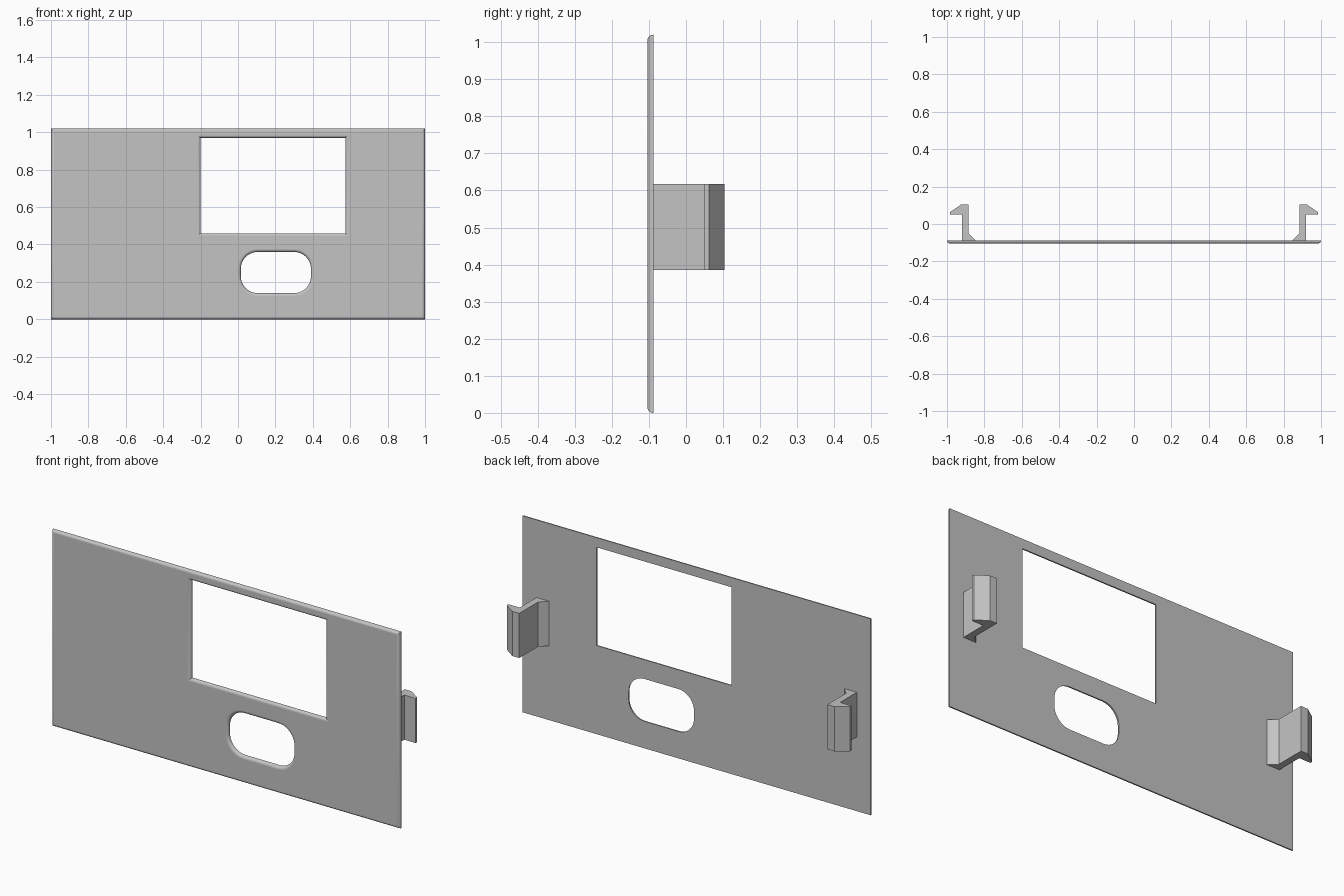
import bpy, bmesh
from math import sin, cos, pi

cube = bpy.data.objects.get("Cube")
if cube:
    bpy.data.objects.remove(cube, do_unlink=True)

grey = bpy.data.materials.new("panel grey")
grey.use_nodes = True
colour = (0.55, 0.55, 0.55, 1)
grey.diffuse_color = colour
grey.node_tree.nodes["Principled BSDF"].inputs["Base Color"].default_value = colour

FRONT, BACK, ROUND = -0.104, -0.087, 0.015
STEPS = 6


def add_object(name, bm):
    bmesh.ops.recalc_face_normals(bm, faces=bm.faces)
    mesh = bpy.data.meshes.new(name)
    bm.to_mesh(mesh)
    bm.free()
    mesh.materials.append(grey)
    obj = bpy.data.objects.new(name, mesh)
    bpy.context.collection.objects.link(obj)
    return obj


def outline(x0, x1, z0, z1, radius, grow):
    """Rectangle, optionally with round corners, grown outward by an offset."""
    if radius == 0:
        return [(x0 - grow, z0 - grow), (x1 + grow, z0 - grow),
                (x1 + grow, z1 + grow), (x0 - grow, z1 + grow)]
    centres = [(x1 - radius, z1 - radius), (x0 + radius, z1 - radius),
               (x0 + radius, z0 + radius), (x1 - radius, z0 + radius)]
    r, n = radius + grow, 10
    return [(cx + r * cos((q + i / n) * pi / 2), cz + r * sin((q + i / n) * pi / 2))
            for q, (cx, cz) in enumerate(centres) for i in range(n + 1)]


# Faceplate: each border is rolled over toward the front
bm = bmesh.new()
front_edges, back_edges = [], []
borders = [  # x range, z range, corner radius, direction of the roll
    (-1, 1, 0, 1.02, 0, -1),              # outer rim
    (-0.2, 0.575, 0.46, 0.97, 0, 1),      # display window
    (0.015, 0.39, 0.14, 0.36, 0.09, 1),   # button slot
]
for x0, x1, z0, z1, radius, side in borders:
    levels = [(BACK, 0)]
    for i in range(STEPS + 1):
        a = i / STEPS * pi / 2
        levels.append((FRONT + ROUND * (1 - sin(a)), side * ROUND * (1 - cos(a))))
    loops = [[bm.verts.new((x, y, z)) for x, z in outline(x0, x1, z0, z1, radius, grow)]
             for y, grow in levels]
    for low, high in zip(loops, loops[1:]):
        for i in range(len(low)):
            j = (i + 1) % len(low)
            bm.faces.new((low[i], low[j], high[j], high[i])).smooth = True
    for loop, store in ((loops[0], back_edges), (loops[-1], front_edges)):
        store += [bm.edges.get((loop[i - 1], loop[i])) for i in range(len(loop))]
for edges in (front_edges, back_edges):
    fill = bmesh.ops.triangle_fill(bm, edges=edges, use_beauty=True)
    for item in fill["geom"]:
        if isinstance(item, bmesh.types.BMFace):
            item.smooth = False
# Keep the mitred corners and flat faces crisp
bm.normal_update()
for e in bm.edges:
    flat = any(not f.smooth for f in e.link_faces)
    e.smooth = not flat and e.calc_face_angle(0) < 0.5
add_object("faceplate", bm)

# Snap clips: stem with a foot gusset and an outward hook
profile = [(0.92, BACK - 0.002), (0.92, 0.05), (0.985, 0.05), (0.985, 0.062),
           (0.925, 0.104), (0.885, 0.104), (0.885, -0.05), (0.848, BACK),
           (0.848, BACK - 0.002)]
for name, side in (("left_clip", 1), ("right_clip", -1)):
    bm = bmesh.new()
    base = bm.faces.new([bm.verts.new((side * x, y, 0.385)) for x, y in profile])
    top = bmesh.ops.extrude_face_region(bm, geom=[base])["geom"]
    bmesh.ops.translate(bm, vec=(0, 0, 0.232),
                        verts=[v for v in top if isinstance(v, bmesh.types.BMVert)])
    add_object(name, bm)
